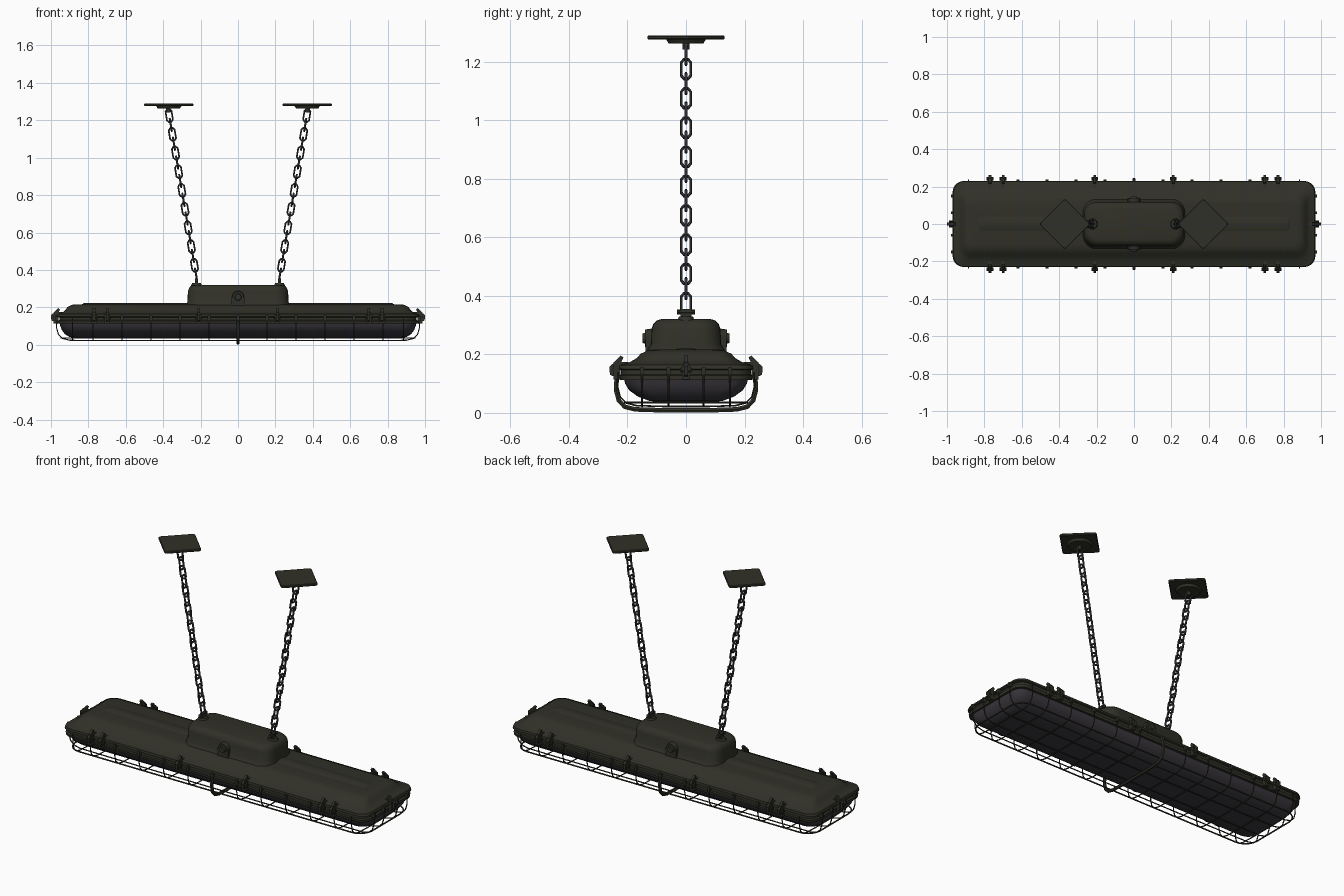
import bpy, bmesh
from math import pi, sin, cos, radians
from mathutils import Vector, Matrix

old = bpy.data.objects.get("Cube")
if old:
    bpy.data.objects.remove(old)


def material(name, rgb):
    m = bpy.data.materials.new(name)
    m.use_nodes = True
    m.diffuse_color = (*rgb, 1)
    m.node_tree.nodes["Principled BSDF"].inputs["Base Color"].default_value = (*rgb, 1)
    return m


OLIVE = material("dark olive paint", (0.03, 0.03, 0.021))
GLASS = material("smoky glass", (0.043, 0.039, 0.047))
STEEL = material("dark steel", (0.05, 0.048, 0.055))


def finish(ob, mat, angle=35):
    ob.data.materials.append(mat)
    bpy.ops.object.select_all(action='DESELECT')
    ob.select_set(True)
    bpy.context.view_layer.objects.active = ob
    if ob.type == 'CURVE':
        bpy.ops.object.convert(target='MESH')
    bpy.ops.object.shade_smooth_by_angle(angle=radians(angle))
    return ob


def from_bmesh(name, bm, mat, angle=35):
    bmesh.ops.recalc_face_normals(bm, faces=bm.faces)
    me = bpy.data.meshes.new(name)
    bm.to_mesh(me)
    bm.free()
    ob = bpy.data.objects.new(name, me)
    bpy.context.collection.objects.link(ob)
    return finish(ob, mat, angle)


def rounded_rect(hx, hy, r, z, n=5):
    pts = []
    for q, (sx, sy) in enumerate([(1, 1), (-1, 1), (-1, -1), (1, -1)]):
        for i in range(n + 1):
            a = (q + i / n) * pi / 2
            pts.append((sx * (hx - r) + r * cos(a), sy * (hy - r) + r * sin(a), z))
    return pts


def loft(name, rings, mat, n=5, angle=35):
    """Skin a stack of rounded rectangles given as (half x, half y, radius, z)."""
    bm = bmesh.new()
    loops = [[bm.verts.new(p) for p in rounded_rect(*r, n)] for r in rings]
    for a, b in zip(loops, loops[1:]):
        for i in range(len(a)):
            j = (i + 1) % len(a)
            bm.faces.new((a[i], a[j], b[j], b[i]))
    bm.faces.new(loops[0])
    bm.faces.new(loops[-1])
    return from_bmesh(name, bm, mat, angle)


def tubes(name, paths, radius, mat, closed=False):
    """One object made of round wires along the given point lists."""
    cu = bpy.data.curves.new(name, 'CURVE')
    cu.dimensions = '3D'
    cu.bevel_depth = radius
    cu.bevel_resolution = 1
    cu.use_fill_caps = True
    for path in paths:
        sp = cu.splines.new('POLY')
        sp.points.add(len(path) - 1)
        for p, co in zip(sp.points, path):
            p.co = (*co, 1)
        sp.use_cyclic_u = closed
    ob = bpy.data.objects.new(name, cu)
    bpy.context.collection.objects.link(ob)
    return finish(ob, mat, 50)


def add_box(bm, centre, size):
    bmesh.ops.create_cube(bm, size=1, matrix=Matrix.Translation(centre) @ Matrix.Diagonal((*size, 1)))


def add_cylinder(bm, centre, r, depth, axis, r2=None, seg=16):
    turn = Vector((0, 0, 1)).rotation_difference(Vector(axis)).to_matrix().to_4x4()
    bmesh.ops.create_cone(bm, cap_ends=True, segments=seg, radius1=r, radius2=r if r2 is None else r2,
                          depth=depth, matrix=Matrix.Translation(centre) @ turn)


# Housing with its rim, and the raised spine on top
loft("housing", [(.94, .205, .05, .113), (.965, .225, .06, .113), (.965, .228, .06, .128),
                 (.955, .222, .06, .132), (.955, .222, .06, .146), (.97, .23, .06, .15),
                 (.965, .228, .06, .163), (.938, .195, .06, .172), (.922, .17, .05, .186),
                 (.912, .155, .05, .202), (.89, .132, .04, .213), (.87, .11, .03, .216)], OLIVE)
loft("spine", [(.84, .055, .02, .21), (.83, .03, .02, .219), (.825, .006, .005, .222)], OLIVE, 2)

# Bowl-shaped diffuser under the rim
loft("diffuser", [(.955, .212, .06, .118), (.95, .208, .06, .1), (.942, .195, .06, .078),
                  (.925, .165, .06, .056), (.9, .125, .06, .041), (.87, .08, .05, .036),
                  (.84, .03, .02, .035)], GLASS, 5, 60)

# Control gear box in the middle, with a knob on each side
loft("gear_box", [(.275, .138, .07, .2), (.272, .128, .07, .222), (.27, .12, .07, .235),
                  (.268, .118, .07, .285), (.262, .112, .065, .303), (.25, .1, .06, .316),
                  (.235, .085, .05, .32)], OLIVE, 6, 45)
for side, label in ((-1, "front"), (1, "back")):
    bm = bmesh.new()
    add_cylinder(bm, (0, side * .125, .255), .034, .03, (0, side, 0), .03)
    add_cylinder(bm, (0, side * .142, .255), .02, .012, (0, side, 0), .016)
    add_box(bm, (0, side * .125, .228), (.068, .026, .05))
    from_bmesh(label + "_knob", bm, OLIVE)


# Lever clips round the rim: outward is the direction the clip faces
def clip(name, x, y, angle):
    bm = bmesh.new()
    add_box(bm, (0, 0, .14), (.026, .024, .052))
    add_box(bm, (0, -.014, .168), (.016, .05, .012))
    add_cylinder(bm, (0, .006, .146), .009, .036, (1, 0, 0), seg=10)
    # Tapered lever
    prof = [(.0, .12), (.024, .13), (.026, .158), (.014, .168), (-.012, .196), (-.022, .19), (-.012, .166)]
    a, b = ([bm.verts.new((sx, py, pz)) for py, pz in prof] for sx in (-.007, .007))
    bm.faces.new(a)
    bm.faces.new(b)
    for i in range(len(a)):
        j = (i + 1) % len(a)
        bm.faces.new((a[i], a[j], b[j], b[i]))
    bm.transform(Matrix.Translation((x, y, 0)) @ Matrix.Rotation(angle, 4, 'Z'))
    from_bmesh(name, bm, OLIVE)


for s in (-1, 1):
    for x in (-.77, -.7, -.21, .21, .7, .77):
        clip("rim_clip", x, s * .236, 0 if s > 0 else pi)
    clip("end_clip", s * .974, 0, -s * pi / 2)

# Wire guard: cross ribs, long wires curling up at the ends, and an outer rail
rib = [(.232, .14), (.234, .09), (.225, .055), (.205, .034), (.17, .025), (.08, .022)]
rib += [(-y, z) for y, z in reversed(rib)]
wires = [[(k * .155, y, z) for y, z in rib] for k in range(-5, 6) if k]
wires += [[(s * .885, y, z) for y, z in rib] for s in (-1, 1)]
end = [(.968, .14), (.97, .09), (.96, .055), (.94, .034), (.9, .024), (.44, .022)]
end += [(-x, z) for x, z in reversed(end)]
wires += [[(x, y, z) for x, z in end] for y in (-.15, -.06, .06, .15)]
tubes("guard_wires", wires, .0032, OLIVE)
tubes("guard_rail", [rounded_rect(.945, .208, .08, .036)], .004, OLIVE, True)
tubes("centre_guard_loop", [[(0, y * 1.02, max(z - .013, .009)) for y, z in rib]], .009, OLIVE)

# Small hooks where the wires meet the rim
bm = bmesh.new()
for s in (-1, 1):
    for k in range(-5, 6):
        add_box(bm, (k * .155, s * .231, .142), (.014, .014, .026))
    for y in (-.15, -.06, .06, .15):
        add_box(bm, (s * .969, y, .142), (.018, .014, .026))
from_bmesh("guard_hooks", bm, OLIVE)

# Hangers: lug, chain and ceiling plate on each side
for s, label in ((1, "left"), (-1, "right")):
    bm = bmesh.new()
    add_cylinder(bm, (s * .222, 0, .322), .03, .014, (0, 0, 1), .024)
    add_box(bm, (s * .222, 0, .338), (.016, .036, .034))
    add_cylinder(bm, (s * .222, 0, .345), .009, .06, (0, 1, 0), seg=10)
    from_bmesh(label + "_lug", bm, OLIVE)

    low, high = Vector((s * .22, 0, .35)), Vector((s * .372, 0, 1.25))
    along = (high - low).normalized()
    across = (Vector((0, 1, 0)), along.cross(Vector((0, 1, 0))))
    outline = [(.034, .007), (.023, .016), (-.023, .016), (-.034, .007)]
    outline += [(a, -b) for a, b in reversed(outline)]
    count = 18
    links = []
    for i in range(count):
        c = low.lerp(high, (i + .5) / count)
        links.append([c + along * a + across[i % 2] * b for a, b in outline])
    tubes(label + "_chain", links, .0055, STEEL, True)

    # Square plate turned on its corner, with a round boss below
    plate = loft(label + "_ceiling_plate", [(.094, .094, .01, 1.276), (.097, .097, .012, 1.279),
                                            (.097, .097, .012, 1.287), (.094, .094, .01, 1.29)], OLIVE, 3)
    plate.rotation_euler.z = pi / 4
    plate.location.x = s * .37
    bm = bmesh.new()
    add_cylinder(bm, (s * .37, 0, 1.27), .06, .014, (0, 0, 1), .068, 32)
    add_cylinder(bm, (s * .372, 0, 1.255), .012, .026, (0, 0, 1))
    from_bmesh(label + "_plate_boss", bm, OLIVE)
